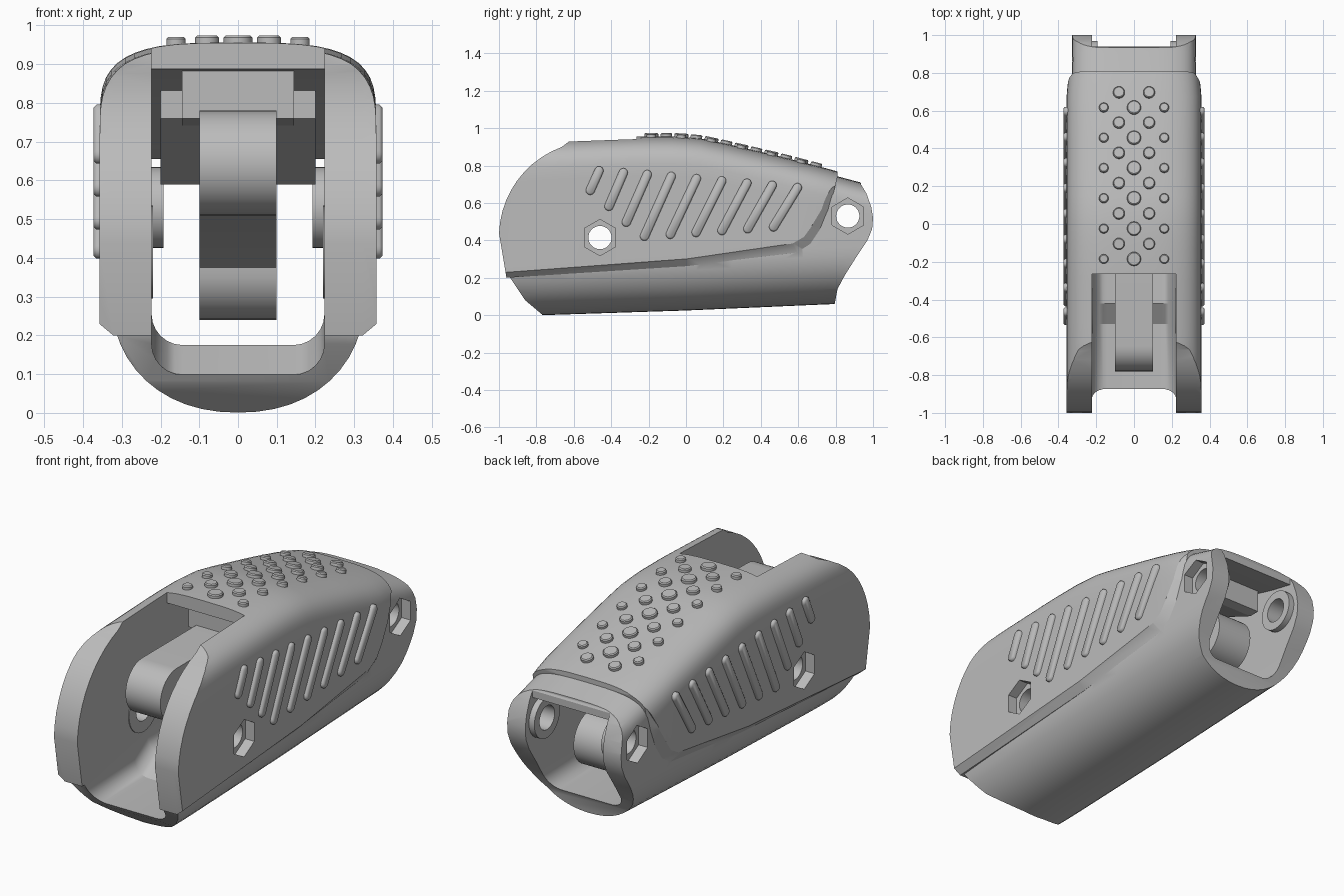
import bpy, bmesh, math
from math import sin, cos, pi, atan2
from mathutils import Matrix, Vector

cube = bpy.data.objects.get("Cube")
if cube:
    bpy.data.objects.remove(cube, do_unlink=True)

grey = bpy.data.materials.new("plain grey")
grey.use_nodes = True
grey.diffuse_color = (0.5, 0.5, 0.5, 1)
grey.node_tree.nodes["Principled BSDF"].inputs["Base Color"].default_value = (0.5, 0.5, 0.5, 1)


def finish(name, bm):
    bmesh.ops.recalc_face_normals(bm, faces=bm.faces)
    mesh = bpy.data.meshes.new(name)
    bm.to_mesh(mesh)
    bm.free()
    mesh.materials.append(grey)
    obj = bpy.data.objects.new(name, mesh)
    bpy.context.collection.objects.link(obj)
    return obj


def add_rings(bm, rings):
    """Skin a row of matching closed rings and cap both ends."""
    rows = [[bm.verts.new(p) for p in ring] for ring in rings]
    n = len(rows[0])
    for a, b in zip(rows, rows[1:]):
        for i in range(n):
            bm.faces.new((a[i], a[(i + 1) % n], b[(i + 1) % n], b[i]))
    bm.faces.new(rows[0])
    bm.faces.new(rows[-1])


def skin(name, rings):
    bm = bmesh.new()
    add_rings(bm, rings)
    return finish(name, bm)


def at_x(profile, x):
    return [(x, y, z) for y, z in profile]


def prism(name, profile, x0, x1):
    return skin(name, [at_x(profile, x0), at_x(profile, x1)])


def arc(y, z, r, start, end, n):
    angles = [math.radians(start + (end - start) * i / n) for i in range(n + 1)]
    return [(y + r * cos(a), z + r * sin(a)) for a in angles]


def circle(y, z, r, n, start=0):
    return arc(y, z, r, start, start + 360, n)[:-1]


def boolean(target, tool, operation):
    mod = target.modifiers.new("cut", 'BOOLEAN')
    mod.operation, mod.object, mod.solver = operation, tool, 'EXACT'
    bpy.context.view_layer.objects.active = target
    bpy.ops.object.modifier_apply(modifier=mod.name)
    bpy.data.objects.remove(tool, do_unlink=True)


def smooth(obj, angle=30):
    bpy.ops.object.select_all(action='DESELECT')
    obj.select_set(True)
    bpy.context.view_layer.objects.active = obj
    bpy.ops.object.shade_smooth_by_angle(angle=math.radians(angle))


def lerp(table, y):
    for (y0, z0), (y1, z1) in zip(table, table[1:]):
        if y <= y1:
            return z0 + (z1 - z0) * (y - y0) / (y1 - y0)
    return table[-1][1]


POWER = 3.4  # squareness of the rounded top
BELLY = 2.15  # squareness of the rounded underside


def section(y, top, bottom, width, round_top, round_bottom):
    """Closed cross-section: soft square top, rounded bottom."""
    def half(start, power, z, radius):
        pts = []
        for i in range(25):
            c, s = cos(start + pi * i / 24), sin(start + pi * i / 24)
            pts.append((math.copysign(abs(c) ** (2 / power), c) * width, y,
                        z + math.copysign(abs(s) ** (2 / power), s) * radius))
        return pts
    return (half(0, POWER, top - round_top, round_top)
            + half(pi, BELLY, bottom + round_bottom, round_bottom))


# Upper cover: lofted sleeve trimmed to its side outline, with a chamfered lower edge
cover_top = [(-1.05, .915), (-.63, .942), (-.25, .956), (-.05, .956), (.08, .945),
             (.2, .92), (.5, .85), (.8, .772), (.9, .74)]
cover_width = [(-1.05, .357), (.7, .357), (.82, .342), (.9, .33)]
stations = [-1.05 + 1.95 * i / 26 for i in range(27)]
body = skin("phalanx_body", [section(y, lerp(cover_top, y), -.1, lerp(cover_width, y), .21, .1)
                             for y in stations])
nose = arc(-.49, .42, .51, 178, 110, 10)
upper = nose + [(-.61, .94), (-.25, 1.1), (.81, 1.1), (.81, .74)]
edge = [(.765, .56), (.72, .45), (.67, .375), (.6, .33), (0, .262), (-.96, .2)]
inset = [(.72, .57), (.67, .475), (.63, .42), (.57, .385), (0, .302), (-.965, .23)]
full, small = upper + edge, upper[:-1] + [(.785, .74)] + inset
trim = skin("cover_trim", [at_x(small, -.358), at_x(full, -.322), at_x(full, .322), at_x(small, .358)])
boolean(body, trim, 'INTERSECT')

# Lower core: rounded underside and hinge tabs at the back
core_top = [(-1, .87), (-.63, .905), (0, .93), (.2, .895), (.8, .745), (.95, .705), (1.1, .67)]
core_bottom = [(-1, 0), (-.77, 0), (0, .025), (.8, .06), (1.1, .07)]
core = skin("core", [section(-.99 + 2.09 * i / 22, lerp(core_top, -.99 + 2.09 * i / 22),
                             lerp(core_bottom, -.99 + 2.09 * i / 22), .327, .16, .3)
                     for i in range(23)])
core_side = [(-.77, -.05), (-.77, .004), (-.86, .08), (-.94, .2), (-.97, .4), (-.9, .65), (-.6, .9),
             (-.3, 1.1), (.9, 1.1), (.935, .7), (.965, .65), (.99, .58), (1, .52), (.995, .46),
             (.97, .4), (.91, .31), (.85, .215), (.81, .14), (.795, .06), (.79, -.05)]
boolean(core, prism("core_trim", core_side, -.5, .5), 'INTERSECT')
boolean(body, core, 'UNION')


# Hollow: open at both ends and through the front of the top
def hollow(lift):
    return [(-1.2, .097 + lift), (-.53, .1 + lift), (-.42, .175 + lift), (1.2, .14 + lift),
            (1.2, 1.3), (.94, 1.3), (.94, .655), (.8, .685), (.2, .845), (-.265, .888),
            (-.265, 1.3), (-1.2, 1.3)]


corner = .08
steps = [i * pi / 12 for i in range(7)]
right = [at_x(hollow(corner * (1 - cos(a))), .223 - corner + corner * sin(a)) for a in steps]
left = [[(-x, y, z) for x, y, z in ring] for ring in reversed(right)]
boolean(body, skin("hollow_cutter", left + right), 'DIFFERENCE')

# Hinge bosses, pin holes and hexagonal nut pockets
hinges = [(-.46, .415, .12, .219, .305), (.865, .53, .105, .192, .275)]
for y, z, radius, boss_x, pocket_x in hinges:
    for side in (-1, 1):
        boolean(body, prism("boss", circle(y, z, radius, 32), side * boss_x, side * .25), 'UNION')
    for side in (-1, 1):
        boolean(body, prism("nut", circle(y, z, .097, 6, 30), side * pocket_x, side * .5), 'DIFFERENCE')
    boolean(body, prism("pin", circle(y, z, .062, 32), -.6, .6), 'DIFFERENCE')
smooth(body)

# Inner tendon arm with rounded ends, hung from a block and a wide wedge under the roof
arm_side = (arc(-.645, .645, .135, 90, 270, 16) + [(.05, .51)]
            + arc(.645, .375, .135, 180, 450, 24) + [(.4, .6), (.3, .78)])
smooth(prism("tendon_arm", arm_side, -.1, .1))
prism("roof_block", [(-.2, .76), (-.2, .92), (.2, .88), (.35, .84), (.35, .74)], -.145, .145)
prism("roof_wedge", [(.25, .76), (.25, .86), (.72, .735), (.72, .59), (.66, .59)], -.2, .2)


# Slanted grip ribs on both sides
def capsule_ring(low, high, radius, x):
    tilt = math.degrees(atan2(high[1] - low[1], high[0] - low[0]))
    return at_x(arc(*high, radius, tilt - 90, tilt + 90, 8)
                + arc(*low, radius, tilt + 90, tilt + 270, 8), x)


ribs = [(-.512, .667, -.465, .772), (-.412, .582, -.335, .762), (-.319, .497, -.207, .752)]
ribs += [(-.222 + .138 * i, .422 + .01 * i, -.079 + .135 * i, .742 - .012 * i) for i in range(6)]
bm = bmesh.new()
for side in (-1, 1):
    for y0, z0, y1, z1 in ribs:
        add_rings(bm, [capsule_ring((y0, z0), (y1, z1), r, side * x)
                       for r, x in ((.024, .33), (.024, .365), (.016, .373))])
smooth(finish("side_grip_ribs", bm), 50)

# Round grip studs on the top, tilted to follow the slope
bm = bmesh.new()
for x, radius, first in ((0, .037, -.185), (.08, .031, -.105), (-.08, .031, -.105),
                         (.16, .025, -.185), (-.16, .025, -.185)):
    for i in range(6):
        y = first + .16 * i
        slope = (lerp(cover_top, y + .04) - lerp(cover_top, y - .04)) / .08
        drop = .21 * (1 - (1 - (abs(x) / .357) ** POWER) ** (1 / POWER))
        place = (Matrix.Translation(Vector((x, y, lerp(cover_top, y) - drop)))
                 @ Matrix.Rotation(math.atan(slope), 4, 'X'))
        add_rings(bm, [[place @ Vector((px, py, h)) for px, py in circle(0, 0, r, 20)]
                       for r, h in ((radius, -.02), (radius, .013), (radius - .005, .018))])
smooth(finish("top_grip_studs", bm), 30)
